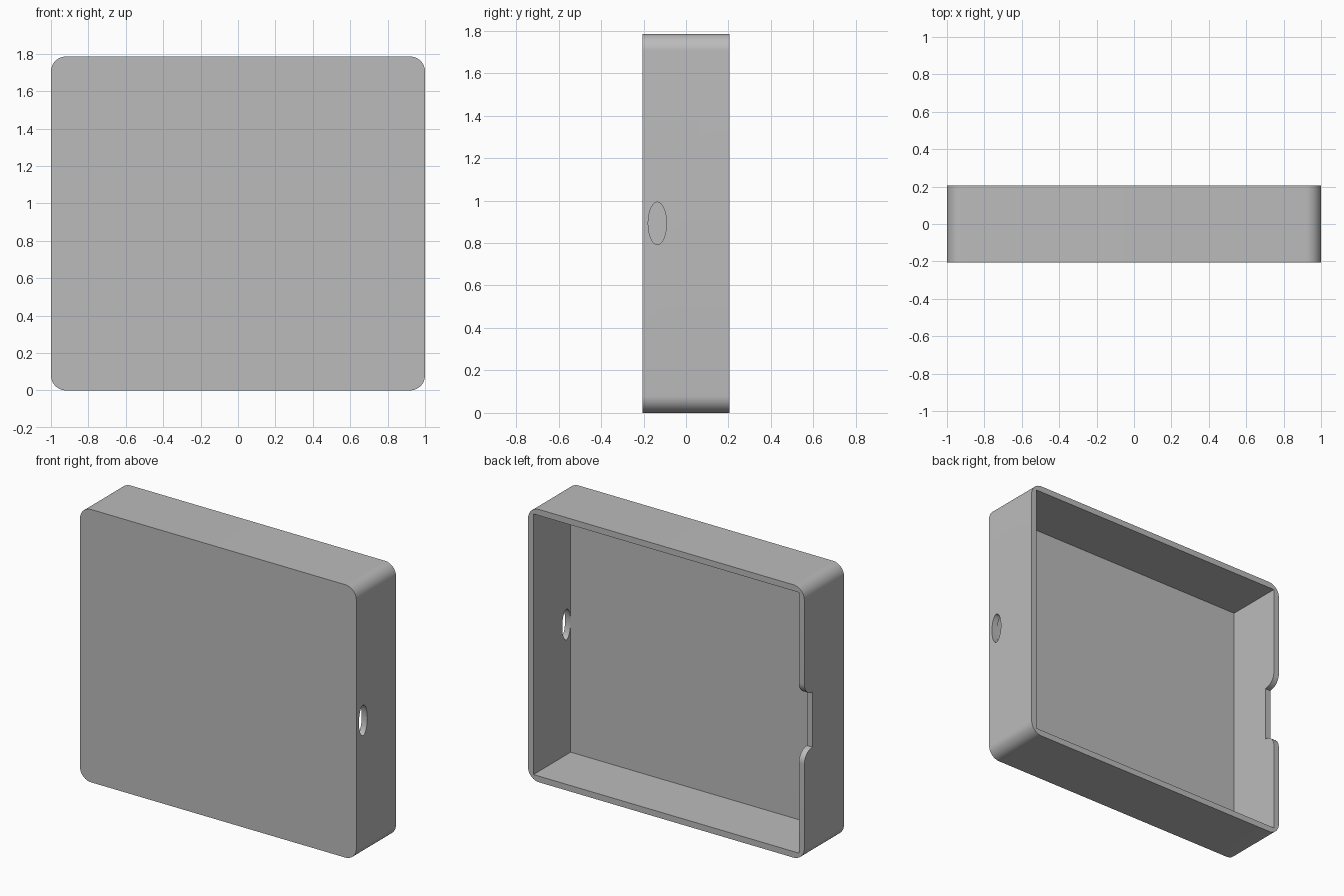
import bpy, bmesh
from math import sin, cos, pi, radians
from mathutils import Vector

cube = bpy.data.objects.get("Cube")
if cube:
    bpy.data.objects.remove(cube, do_unlink=True)

W, H, D = 2.0, 1.785, 0.41      # width, height, depth
WALL, FLOOR = 0.04, 0.026       # side wall and front panel thickness
RADIUS = 0.08                   # outer corner rounding
MID = H / 2

grey = bpy.data.materials.new("plain_grey")
grey.use_nodes = True
colour = (0.5, 0.5, 0.5, 1)
grey.diffuse_color = colour
grey.node_tree.nodes["Principled BSDF"].inputs["Base Color"].default_value = colour


def prism(name, points, sweep):
    """Extrude a closed outline along a vector."""
    bm = bmesh.new()
    face = bm.faces.new([bm.verts.new(p) for p in points])
    out = bmesh.ops.extrude_face_region(bm, geom=[face])
    verts = [g for g in out["geom"] if isinstance(g, bmesh.types.BMVert)]
    bmesh.ops.translate(bm, verts=verts, vec=Vector(sweep))
    bmesh.ops.recalc_face_normals(bm, faces=bm.faces)
    mesh = bpy.data.meshes.new(name)
    bm.to_mesh(mesh)
    bm.free()
    mesh.materials.append(grey)
    obj = bpy.data.objects.new(name, mesh)
    bpy.context.collection.objects.link(obj)
    return obj


def activate(obj):
    bpy.ops.object.select_all(action="DESELECT")
    obj.select_set(True)
    bpy.context.view_layer.objects.active = obj


def cut(target, cutter):
    cutter.hide_render = True
    mod = target.modifiers.new("cut", "BOOLEAN")
    mod.operation, mod.solver, mod.object = "DIFFERENCE", "EXACT", cutter
    activate(target)
    bpy.ops.object.modifier_apply(modifier=mod.name)
    bpy.data.objects.remove(cutter, do_unlink=True)


# Rounded outer block
outline = []
steps = 12
for i, (sx, sz) in enumerate([(1, 1), (-1, 1), (-1, -1), (1, -1)]):
    for k in range(steps + 1):
        a = (i + k / steps) * pi / 2
        outline.append((sx * (W / 2 - RADIUS) + RADIUS * cos(a), -D / 2,
                        MID + sz * (MID - RADIUS) + RADIUS * sin(a)))
tray = prism("open_back_cover", outline, (0, D, 0))

# Square-cornered cavity, open at the back
x, z, y = W / 2 - WALL, MID - WALL, -D / 2 + FLOOR
cavity = [(sx * x, y, MID + sz * z) for sx, sz in [(1, 1), (-1, 1), (-1, -1), (1, -1)]]
cut(tray, prism("cavity_cutter", cavity, (0, D, 0)))

# Oval hole through the left wall
oval = [(W / 2 - 0.1, -0.135 + 0.043 * cos(a), MID + 0.1 * sin(a))
        for a in [2 * pi * k / 48 for k in range(48)]]
cut(tray, prism("hole_cutter", oval, (0.2, 0, 0)))

# Notch with rounded shoulders in the rim of the right wall
depth, half = 0.083, 0.18
side = [(D / 2 - depth + depth * sin(t), half + depth - depth * cos(t))
        for t in [pi / 2 * k / steps for k in range(steps + 1)]]
side.append((D / 2 + 0.1, half + depth))
notch = [(-W / 2 - 0.1, py, MID + pz) for py, pz in side]
notch += [(-W / 2 - 0.1, py, MID - pz) for py, pz in reversed(side)]
cut(tray, prism("notch_cutter", notch, (0.2, 0, 0)))

activate(tray)
bpy.ops.object.shade_smooth_by_angle(angle=radians(30))
